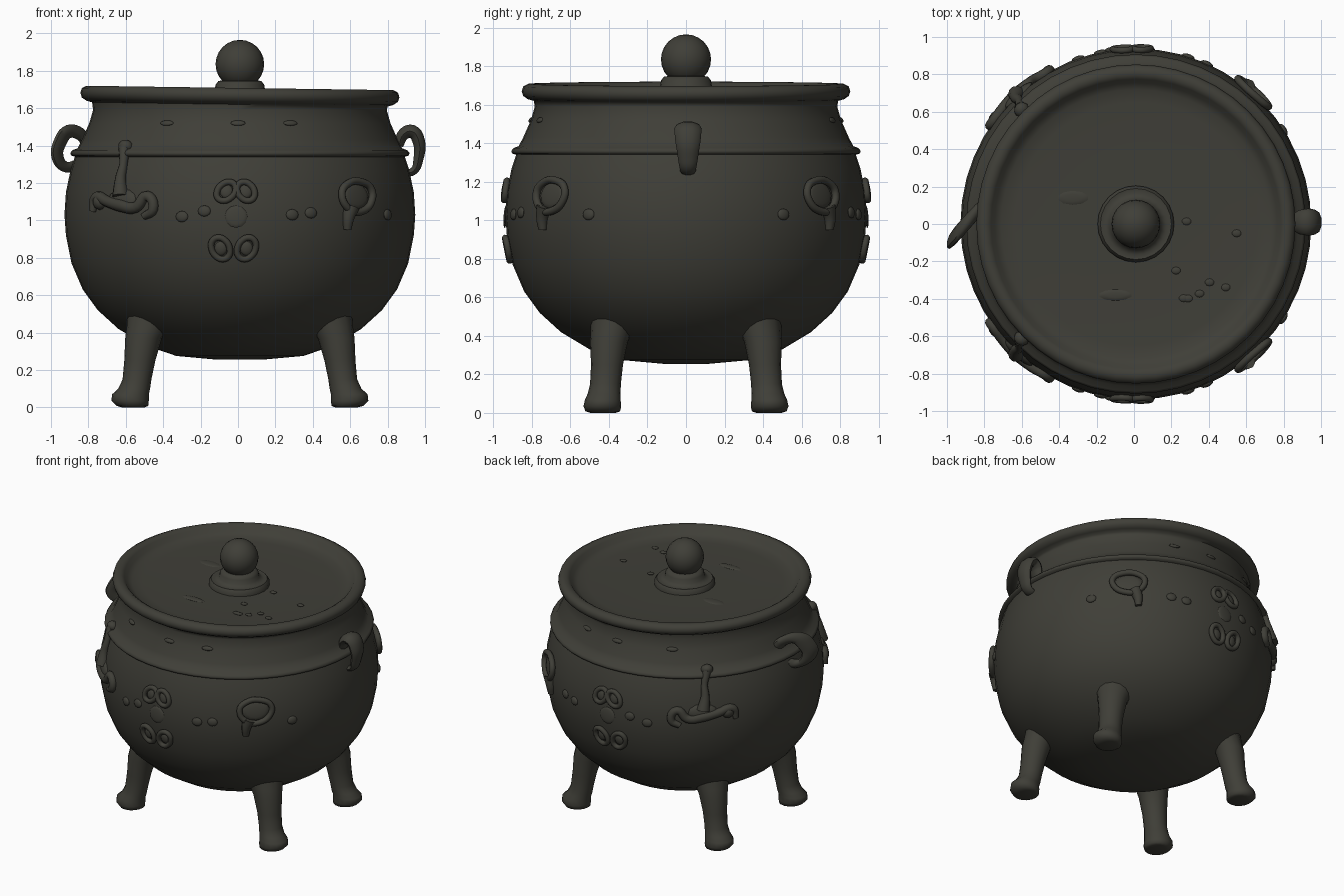
import bpy, bmesh, math, random
from math import sin, cos, pi
from mathutils import Matrix, Vector

if "Cube" in bpy.data.objects:
    bpy.data.objects.remove(bpy.data.objects["Cube"])

iron = bpy.data.materials.new("dark_iron")
iron.use_nodes = True
tint = (0.05, 0.049, 0.039, 1)
iron.diffuse_color = tint
bsdf = next(n for n in iron.node_tree.nodes if n.type == "BSDF_PRINCIPLED")
bsdf.inputs["Base Color"].default_value = tint
bsdf.inputs["Roughness"].default_value = 0.7

CX = 0.01  # pot axis


def finish(ob, angle=50):
    ob.data.materials.clear()
    ob.data.materials.append(iron)
    bpy.ops.object.select_all(action="DESELECT")
    ob.select_set(True)
    bpy.context.view_layer.objects.active = ob
    bpy.ops.object.shade_smooth_by_angle(angle=math.radians(angle))
    return ob


def from_bmesh(name, bm):
    bmesh.ops.recalc_face_normals(bm, faces=bm.faces)
    me = bpy.data.meshes.new(name)
    bm.to_mesh(me)
    bm.free()
    ob = bpy.data.objects.new(name, me)
    bpy.context.collection.objects.link(ob)
    return ob


def loft(name, rings, n):
    """Stack of horizontal ellipses (x, y, z, rx, ry), capped at both ends."""
    bm = bmesh.new()
    loops = [[bm.verts.new((x + rx * cos(2 * pi * i / n), y + ry * sin(2 * pi * i / n), z))
              for i in range(n)] for x, y, z, rx, ry in rings]
    for a, b in zip(loops, loops[1:]):
        for i in range(n):
            j = (i + 1) % n
            bm.faces.new((a[i], a[j], b[j], b[i]))
    bm.faces.new(loops[0])
    bm.faces.new(loops[-1])
    return from_bmesh(name, bm)


def lathe(name, profile, n):
    return loft(name, [(CX, 0, z, r, r) for r, z in profile], n)


def tube(name, pts, radii, closed=False, bevel=1.0):
    """Smooth round tube through 3D points, with a radius at each."""
    cu = bpy.data.curves.new(name, "CURVE")
    cu.dimensions = "3D"
    cu.bevel_depth = bevel
    cu.bevel_resolution = 3
    cu.use_fill_caps = True
    sp = cu.splines.new("BEZIER")
    sp.bezier_points.add(len(pts) - 1)
    sp.use_cyclic_u = closed
    sp.resolution_u = 5
    for p, co, r in zip(sp.bezier_points, pts, radii):
        p.co, p.radius = co, r
        p.handle_left_type = p.handle_right_type = "AUTO"
    ob = bpy.data.objects.new(name, cu)
    bpy.context.collection.objects.link(ob)
    bpy.ops.object.select_all(action="DESELECT")
    ob.select_set(True)
    bpy.context.view_layer.objects.active = ob
    bpy.ops.object.convert(target="MESH")
    return bpy.context.object


# Pot body, shoulder ridge, neck and lip
BODY = [(0.12, 0.255), (0.34, 0.275), (0.5, 0.33), (0.65, 0.42), (0.76, 0.52), (0.84, 0.63),
        (0.9, 0.77), (0.93, 0.92), (0.938, 1.03), (0.93, 1.15), (0.905, 1.27), (0.882, 1.34)]
NECK = [(0.903, 1.347), (0.907, 1.36), (0.895, 1.375), (0.868, 1.385), (0.845, 1.43),
        (0.805, 1.52), (0.785, 1.59), (0.79, 1.62)]
LIP = [(0.82, 1.628), (0.845, 1.645), (0.853, 1.67), (0.845, 1.695), (0.82, 1.708),
       (0.795, 1.708), (0.775, 1.695)]
LID = [(0.755, 1.668), (0.72, 1.65), (0.65, 1.645), (0.4, 1.64), (0.15, 1.64)]
pot = lathe("pot_and_lid", BODY + NECK + LIP + LID, 48)
for v in pot.data.vertices:  # lip sits slightly lower on one side
    if v.co.z > 1.6:
        v.co.z -= 0.012 * v.co.x / 0.85
finish(pot, 65)

# Lid knob
finish(lathe("knob_base", [(0.205, 1.63), (0.205, 1.66), (0.19, 1.68), (0.165, 1.675),
                           (0.135, 1.695), (0.13, 1.725), (0.115, 1.745), (0.08, 1.75)], 24), 60)
bm = bmesh.new()
bmesh.ops.create_uvsphere(bm, u_segments=20, v_segments=12, radius=0.13,
                          matrix=Matrix.Translation((CX, 0, 1.835)))
finish(from_bmesh("knob_ball", bm))

# Four splayed legs with rounded feet
LEG = [(0.45, 0.355, 0.52, 0.15, 0.14), (0.49, 0.385, 0.43, 0.115, 0.11),
       (0.515, 0.4, 0.37, 0.098, 0.098), (0.535, 0.41, 0.25, 0.083, 0.083),
       (0.55, 0.418, 0.15, 0.077, 0.08), (0.565, 0.425, 0.1, 0.085, 0.085),
       (0.585, 0.432, 0.07, 0.098, 0.092), (0.587, 0.434, 0.035, 0.1, 0.098),
       (0.575, 0.432, 0.008, 0.085, 0.09), (0.57, 0.43, 0.0, 0.06, 0.065)]
for sx, sn in ((1, "left"), (-1, "right")):
    for sy, fn in ((-1, "front"), (1, "back")):
        finish(loft(f"{fn}_{sn}_leg",
                    [(CX + sx * x, sy * y, z, a, b) for x, y, z, a, b in LEG], 16), 65)

# Side handles: a hooked drop and a skewed ring
hook = tube("left_handle", [(0.86, 0, 1.4), (0.885, 0, 1.46), (0.93, 0, 1.475), (0.967, 0, 1.42),
                            (0.965, 0, 1.33), (0.94, 0, 1.265), (0.88, 0, 1.25)],
            [0.025, 0.034, 0.038, 0.035, 0.028, 0.022, 0.02])
for v in hook.data.vertices:
    v.co.y = v.co.y * 1.9 + 0.01
finish(hook)
ring = tube("right_handle", [(-0.81, 0, 1.42), (-0.85, 0, 1.465), (-0.905, 0, 1.475),
                             (-0.95, 0, 1.42), (-0.965, 0, 1.34), (-0.92, 0, 1.285),
                             (-0.86, 0, 1.3)],
            [0.03, 0.036, 0.038, 0.037, 0.034, 0.03, 0.026])
for v in ring.data.vertices:
    v.co.y = v.co.y * 1.3 + (v.co.x + 0.9) * 1.1
finish(ring)


def radius_at(z):
    prof = BODY + NECK
    for (r0, z0), (r1, z1) in zip(prof, prof[1:]):
        if z0 <= z <= z1:
            return r0 + (r1 - r0) * (z - z0) / (z1 - z0)
    return prof[-1][0]


def on_pot(x, z, side, lift=0.0):
    """Point on the pot wall at front-view x, z."""
    r = radius_at(z)
    a = math.asin((x - CX) / r)
    return Vector((CX + (r + lift) * sin(a), side * (r + lift) * cos(a), z))


def stroke(name, pts, radii, side, closed=False, lift=0.008):
    if isinstance(radii, float):
        radii = [radii] * len(pts)
    finish(tube(name, [on_pot(x, z, side, lift) for x, z in pts], radii, closed))


def boss(name, x, z, w, h, depth, side):
    """Flattened dome lying on the pot wall."""
    p = on_pot(x, z, side)
    n = (on_pot(x, z, side) - Vector((CX, 0, 0.95))).normalized()
    bm = bmesh.new()
    bmesh.ops.create_uvsphere(bm, u_segments=12, v_segments=8, radius=1,
                              matrix=Matrix.Translation(p) @ n.to_track_quat("Z", "Y").to_matrix().to_4x4()
                              @ Matrix.Diagonal((w, h, depth, 1)))
    finish(from_bmesh(name, bm))


def oval(x, z, w, h, lean):
    return [(x + w * cos(t) + lean * sin(t), z + h * sin(t)) for t in (i * pi / 4 for i in range(8))]


# Relief ornaments, the same on front and back
for side, tag in ((-1, "front"), (1, "back")):
    # Central blossom of four ringed petals
    for i, (x, z, w, h, lean) in enumerate(((-0.062, 1.155, 0.048, 0.05, 0.015),
                                            (0.042, 1.155, 0.045, 0.05, -0.012),
                                            (-0.092, 0.85, 0.048, 0.058, -0.012),
                                            (0.045, 0.85, 0.048, 0.058, 0.012))):
        stroke(f"{tag}_petal_rim_{i}", oval(x, z, w, h, lean), 0.017, side, True, 0.012)
        boss(f"{tag}_petal_{i}", x, z, 0.035, 0.04, 0.016, side)
    boss(f"{tag}_blossom_heart", -0.01, 1.02, 0.06, 0.06, 0.01, side)

    # Leaf with a raised rim and a drooping stem
    leaf = [(0.545, 1.14), (0.575, 1.195), (0.65, 1.205), (0.7, 1.165), (0.7, 1.1),
            (0.655, 1.05), (0.59, 1.055)]
    stroke(f"{tag}_leaf_rim", leaf, 0.02, side, True, 0.018)
    boss(f"{tag}_leaf_blade", 0.63, 1.13, 0.09, 0.07, 0.014, side)
    stroke(f"{tag}_leaf_stem", [(0.6, 1.07), (0.585, 1.01), (0.58, 0.95)],
           [0.045, 0.032, 0.022], side)

    # Three-armed crest
    stroke(f"{tag}_crest_stem", [(-0.6, 1.39), (-0.605, 1.3), (-0.62, 1.22), (-0.62, 1.13)],
           [0.03, 0.022, 0.03, 0.045], side, lift=0.012)
    stroke(f"{tag}_crest_arms", [(-0.77, 1.05), (-0.755, 1.12), (-0.69, 1.1), (-0.62, 1.08),
                                 (-0.54, 1.07), (-0.48, 1.13), (-0.45, 1.06), (-0.5, 1.02)],
           [0.02, 0.028, 0.03, 0.035, 0.03, 0.028, 0.028, 0.02], side)
    boss(f"{tag}_crest_tip", -0.6, 1.395, 0.042, 0.035, 0.04, side)
    boss(f"{tag}_crest_knob", -0.735, 1.1, 0.045, 0.045, 0.04, side)
    boss(f"{tag}_crest_body", -0.62, 1.11, 0.1, 0.06, 0.025, side)

    # Small hammered lumps on the shoulder and neck
    for i, (x, z) in enumerate(((0.39, 1.04), (0.29, 1.03), (-0.18, 1.05), (0.8, 1.03), (-0.3, 1.02))):
        boss(f"{tag}_lump_{i}", x, z, 0.035, 0.03, 0.014, side)
    for i, x in enumerate((-0.38, 0.0, 0.28)):
        boss(f"{tag}_neck_lump_{i}", x, 1.52, 0.04, 0.016, 0.01, side)

# Shallow scars scattered on the lid
random.seed(4)
bm = bmesh.new()
scars = [(-0.56, 0.08, 0.1, 0.06), (-0.33, 0.14, 0.09, 0.04), (-0.1, -0.38, 0.09, 0.03)]
scars += [(random.uniform(0.2, 0.58), random.uniform(-0.45, 0.05), 0.025, 0.02) for _ in range(8)]
for x, y, w, h in scars:
    bmesh.ops.create_uvsphere(bm, u_segments=10, v_segments=6, radius=1,
                              matrix=Matrix.Translation((x, y, 1.643)) @ Matrix.Diagonal((w, h, 0.007, 1)))
finish(from_bmesh("lid_scars", bm))
